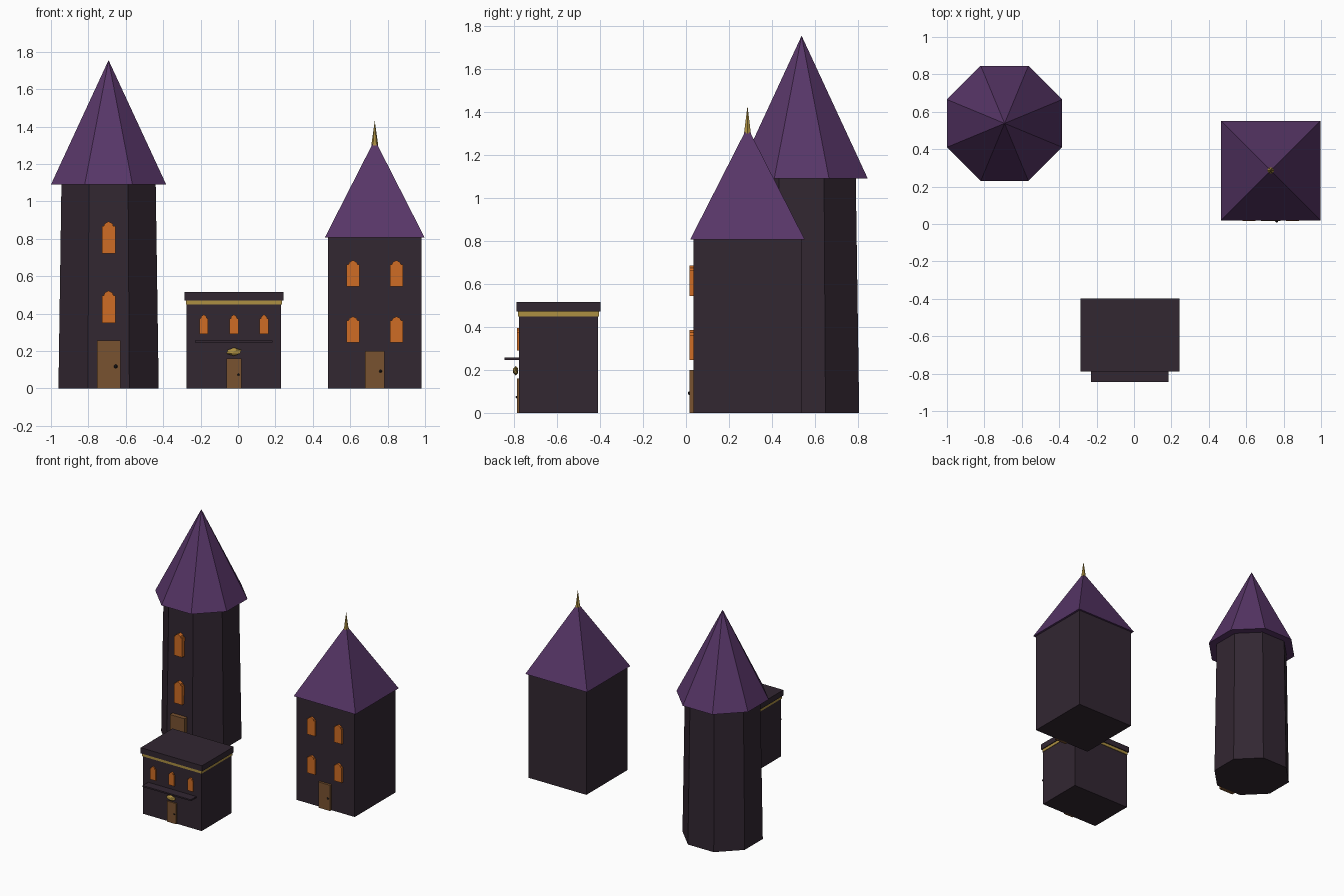
import bpy
import math

default = bpy.data.objects.get("Cube")
if default:
    bpy.data.objects.remove(default, do_unlink=True)


def material(name, rgb):
    m = bpy.data.materials.new(name)
    m.use_nodes = True
    m.diffuse_color = (*rgb, 1)
    m.node_tree.nodes["Principled BSDF"].inputs["Base Color"].default_value = (*rgb, 1)
    return m


WALL = material("dark plum wall", (0.032, 0.020, 0.031))
ROOF = material("purple roof", (0.095, 0.036, 0.135))
GLOW = material("orange window", (0.62, 0.15, 0.018))
WOOD = material("brown wood", (0.19, 0.085, 0.03))
GOLD = material("old gold", (0.42, 0.28, 0.055))
IRON = material("black iron", (0.012, 0.010, 0.012))


def finish(name, mat):
    ob = bpy.context.object
    ob.name = name
    ob.data.materials.clear()
    ob.data.materials.append(mat)
    return ob


def box(name, mat, x, y, z):
    """Box from (low, high) ranges on each axis."""
    bpy.ops.mesh.primitive_cube_add(size=1, location=[sum(r) / 2 for r in (x, y, z)])
    ob = finish(name, mat)
    ob.scale = [r[1] - r[0] for r in (x, y, z)]
    return ob


def prism(name, mat, sides, low, high, x, y, z):
    """Tapered prism with a flat side to the front; low and high are apothems."""
    k = 1 / math.cos(math.pi / sides)
    bpy.ops.mesh.primitive_cone_add(vertices=sides, radius1=low * k, radius2=high * k,
                                    depth=z[1] - z[0], location=(x, y, sum(z) / 2),
                                    rotation=(0, 0, math.pi / sides))
    return finish(name, mat)


def window(name, x, y, z, width, height, peak):
    """Pane with a narrower pointed head; y is (front, back)."""
    w = width / 2
    outline = [(-w, 0), (w, 0), (w, height), (w * 0.7, height), (w * 0.6, height + peak * 0.5),
               (0, height + peak),
               (-w * 0.6, height + peak * 0.5), (-w * 0.7, height), (-w, height)]
    n = len(outline)
    verts = [(x + px, py, z + pz) for py in y for px, pz in outline]
    faces = [tuple(range(n)), tuple(reversed(range(n, 2 * n)))]
    faces += [(i, i + n, (i + 1) % n + n, (i + 1) % n) for i in range(n)]
    mesh = bpy.data.meshes.new(name)
    mesh.from_pydata(verts, [], faces)
    mesh.materials.append(GLOW)
    bpy.context.collection.objects.link(bpy.data.objects.new(name, mesh))


def door(name, x, y, width, height, knob):
    """Plank door with a round iron knob on its right-hand side."""
    box(name, WOOD, (x - width / 2, x + width / 2), y, (0, height))
    bpy.ops.mesh.primitive_uv_sphere_add(segments=8, ring_count=6, radius=knob,
                                         location=(x + width * 0.31, y[0], height * 0.46))
    finish(name + "_knob", IRON)


# Octagonal tower
TX, TY = -0.692, 0.538
prism("tower_wall", WALL, 8, 0.268, 0.252, TX, TY, (0, 1.095))
prism("tower_roof", ROOF, 8, 0.308, 0, TX, TY, (1.09, 1.755))
door("tower_door", TX, (0.24, 0.28), 0.125, 0.255, 0.01)
for i, z in enumerate((0.35, 0.72)):
    window(f"tower_window_{i}", TX, (0.25, 0.29), z, 0.072, 0.148, 0.025)

# Square house
HX, HY = 0.731, 0.286
box("house_wall", WALL, (HX - 0.25, HX + 0.25), (HY - 0.252, HY + 0.252), (0, 0.81))
prism("house_roof", ROOF, 4, 0.266, 0, HX, HY, (0.808, 1.33))
prism("house_spire", GOLD, 6, 0.016, 0, HX, HY, (1.30, 1.43))
door("house_door", HX, (0.016, 0.04), 0.102, 0.2, 0.008)
for i, z in enumerate((0.245, 0.545)):
    for side, dx in (("right", -0.116), ("left", 0.116)):
        window(f"house_window_{side}_{i}", HX + dx, (0.017, 0.04), z, 0.068, 0.118, 0.022)

# Flat-roofed shop
SX = -0.022
box("shop_wall", WALL, (SX - 0.253, SX + 0.253), (-0.777, -0.41), (0, 0.47))
box("shop_gold_band", GOLD, (SX - 0.257, SX + 0.257), (-0.782, -0.405), (0.449, 0.471))
box("shop_roof_slab", WALL, (SX - 0.264, SX + 0.264), (-0.788, -0.398), (0.471, 0.515))
box("shop_canopy", WALL, (SX - 0.207, SX + 0.207), (-0.844, -0.77), (0.246, 0.257))
door("shop_door", SX, (-0.787, -0.77), 0.08, 0.16, 0.006)
for i in range(3):
    window(f"shop_window_{i}", SX + (i - 1) * 0.161, (-0.787, -0.77), 0.29, 0.047, 0.085, 0.02)

# Gold ornament over the shop door
bpy.ops.mesh.primitive_ico_sphere_add(subdivisions=1, radius=1, location=(SX, -0.793, 0.196))
finish("shop_ornament", GOLD).scale = (0.045, 0.014, 0.022)
